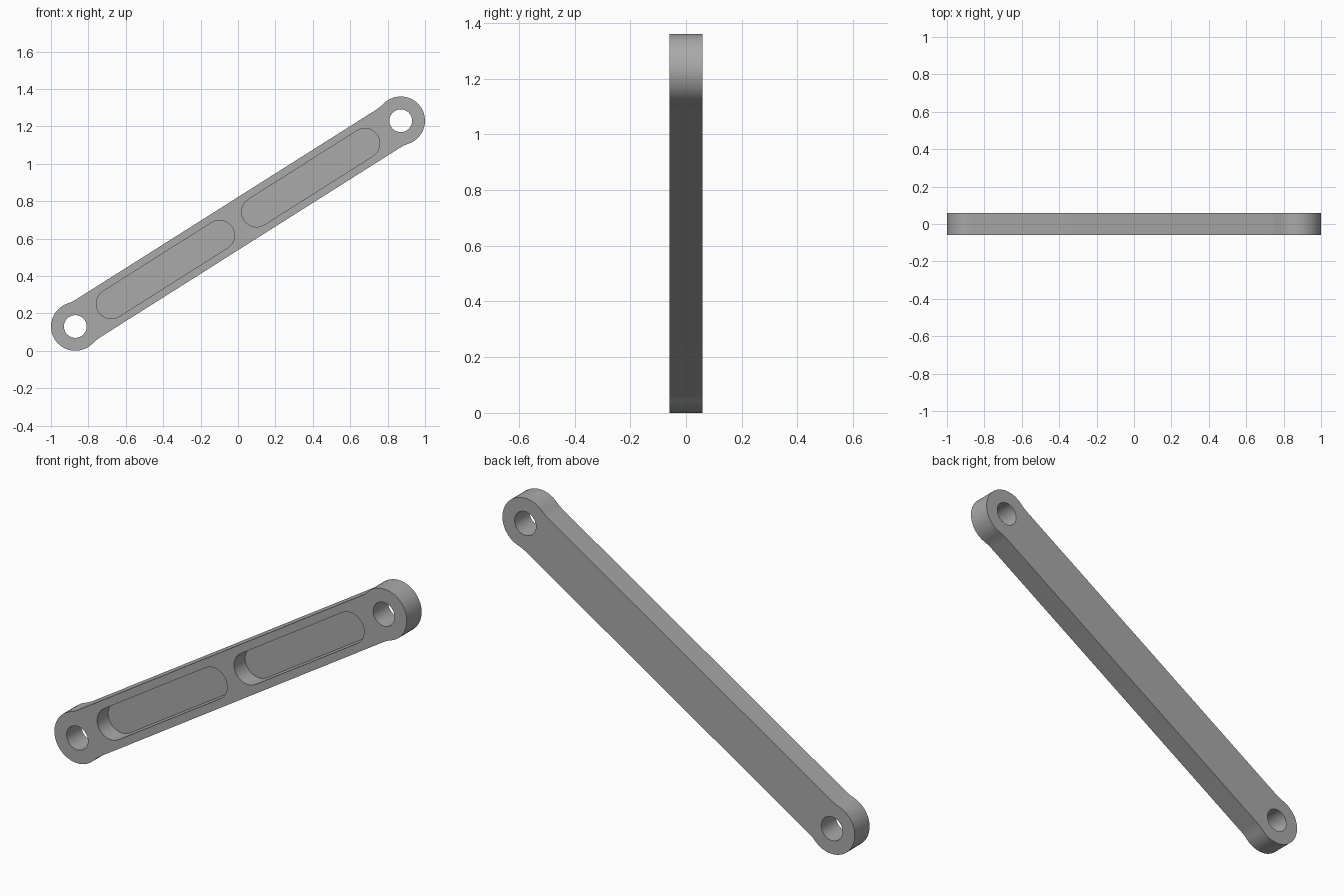
import bpy, bmesh
from math import atan2, cos, sin, pi, hypot, asin

cube = bpy.data.objects.get("Cube")
if cube:
    bpy.data.objects.remove(cube, do_unlink=True)

END_X, END_Z, MID_Z = 0.87, 0.55, 0.68   # pin offset from the middle, middle height
TILT = atan2(END_Z, END_X)
HALF = hypot(END_X, END_Z)
BOSS_R, HOLE_R, SLOT_R = 0.13, 0.061, 0.08
BAR_W, DEPTH, FLOOR = 0.12, 0.06, 0.03

metal = bpy.data.materials.new("grey metal")
metal.use_nodes = True
GREY = (0.4, 0.4, 0.4, 1)
metal.diffuse_color = GREY
metal.node_tree.nodes["Principled BSDF"].inputs["Base Color"].default_value = GREY


def arc(centre, radius, start, end, steps):
    return [(centre + radius * cos(start + (end - start) * i / steps),
             radius * sin(start + (end - start) * i / steps)) for i in range(steps + 1)]


def prism(name, outline, y0, y1):
    """Extrude an outline, given along and across the link, from y0 to y1."""
    bm = bmesh.new()
    c, s = cos(TILT), sin(TILT)
    face = bm.faces.new([bm.verts.new((u * c - v * s, y0, MID_Z + u * s + v * c))
                         for u, v in outline])
    side = bmesh.ops.extrude_face_region(bm, geom=[face])["geom"]
    for v in side:
        if isinstance(v, bmesh.types.BMVert):
            v.co.y = y1
    bmesh.ops.recalc_face_normals(bm, faces=bm.faces)
    mesh = bpy.data.meshes.new(name)
    bm.to_mesh(mesh)
    bm.free()
    mesh.materials.append(metal)
    obj = bpy.data.objects.new(name, mesh)
    bpy.context.collection.objects.link(obj)
    return obj


# Link body: straight bar blending into a slightly wider round boss at each end
sweep = pi / 2 + asin(0.03 / BOSS_R)
half = [(HALF - 0.075, -BAR_W), (HALF - 0.05, -BAR_W - 0.002)]
half += arc(HALF, BOSS_R, -sweep, sweep, 20)
half += [(u, -v) for u, v in reversed(half[:2])]
link = prism("link_arm", half + [(-u, -v) for u, v in half], -DEPTH, DEPTH)

# Pin holes go right through, pockets are open at the front only
cutters = []
for side, word in ((1, "upper"), (-1, "lower")):
    hole = arc(side * HALF, HOLE_R, 0, 2 * pi, 24)[:-1]
    cutters.append(prism(word + "_hole_cutter", hole, -2 * DEPTH, 2 * DEPTH))
    slot = arc(0.802, SLOT_R, -pi / 2, pi / 2, 14) + arc(0.117, SLOT_R, pi / 2, 3 * pi / 2, 14)
    slot = [(side * u, side * v) for u, v in slot]
    cutters.append(prism(word + "_pocket_cutter", slot, -2 * DEPTH, DEPTH - FLOOR))

bpy.ops.object.select_all(action="DESELECT")
bpy.context.view_layer.objects.active = link
link.select_set(True)
for cutter in cutters:
    mod = link.modifiers.new(cutter.name, "BOOLEAN")
    mod.operation, mod.solver, mod.object = "DIFFERENCE", "EXACT", cutter
    bpy.ops.object.modifier_apply(modifier=mod.name)
    bpy.data.objects.remove(cutter, do_unlink=True)

bpy.ops.object.shade_smooth_by_angle(angle=pi / 6)
